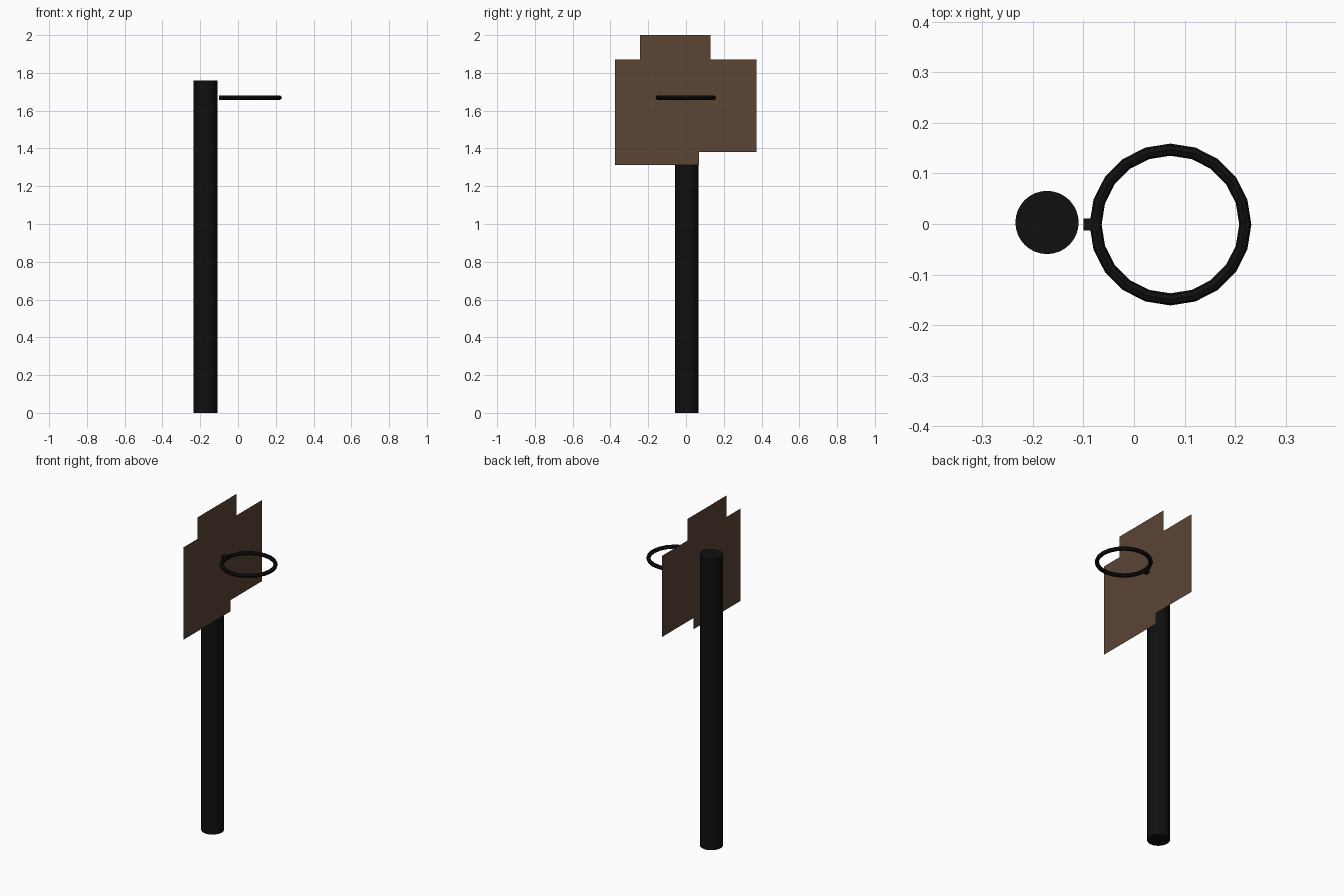
import bpy, bmesh, math

if "Cube" in bpy.data.objects:
    bpy.data.objects.remove(bpy.data.objects["Cube"])


def material(name, rgb):
    m = bpy.data.materials.new(name)
    m.diffuse_color = (*rgb, 1.0)
    m.use_nodes = True
    m.node_tree.nodes["Principled BSDF"].inputs["Base Color"].default_value = m.diffuse_color
    return m


black = material("black metal", (0.005, 0.005, 0.005))
brown = material("brown wood", (0.105, 0.058, 0.036))


def finish(name, mat):
    ob = bpy.context.object
    ob.name = name
    ob.data.materials.append(mat)
    return ob


# Round post standing behind the board
bpy.ops.mesh.primitive_cylinder_add(vertices=32, radius=0.0625, depth=1.76,
                                    location=(-0.172, 0.003, 0.88))
finish("post", black)
bpy.ops.object.shade_smooth_by_angle(angle=math.radians(30))

# Paper-thin backboard with stepped outline (y, z)
BOARD_X = -0.10
outline = [(-0.375, 1.312), (0.07, 1.312), (0.07, 1.38), (0.372, 1.38),
           (0.372, 1.87), (0.13, 1.87), (0.13, 2.0), (-0.243, 2.0),
           (-0.243, 1.87), (-0.375, 1.87)]
bm = bmesh.new()
bm.faces.new([bm.verts.new((BOARD_X, y, z)) for y, z in outline])
mesh = bpy.data.meshes.new("backboard")
bm.to_mesh(mesh)
bm.free()
mesh.materials.append(brown)
bpy.context.collection.objects.link(bpy.data.objects.new("backboard", mesh))

# Faceted hoop
bpy.ops.mesh.primitive_torus_add(major_segments=20, minor_segments=8,
                                 major_radius=0.148, minor_radius=0.012,
                                 location=(0.072, -0.001, 1.669))
finish("hoop", black)

# Short bracket joining hoop to board
bpy.ops.mesh.primitive_cube_add(size=1, location=(-0.085, -0.001, 1.669))
bracket = finish("hoop_bracket", black)
bracket.scale = (0.03, 0.024, 0.024)
